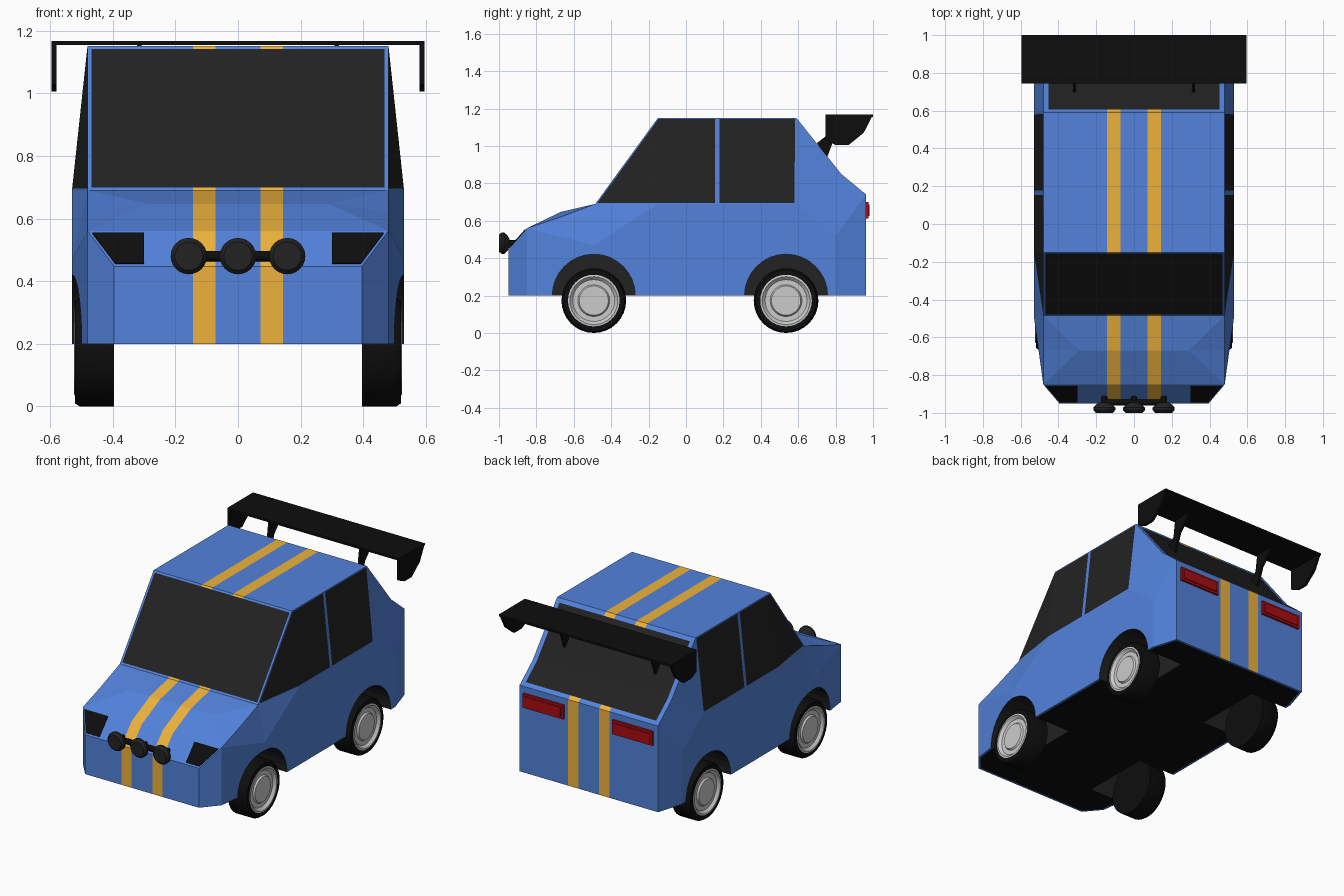
import bpy, bmesh, math
from mathutils import Vector

if "Cube" in bpy.data.objects:
    bpy.data.objects.remove(bpy.data.objects["Cube"])


def mat(name, r, g, b):
    m = bpy.data.materials.new(name)
    m.diffuse_color = (r, g, b, 1)
    m.use_nodes = True
    m.node_tree.nodes["Principled BSDF"].inputs["Base Color"].default_value = m.diffuse_color
    return m


BLUE = mat("blue_paint", .085, .225, .71)
GOLD = mat("gold_stripe", .85, .45, .045)
GLASS = mat("dark_glass", .016, .016, .016)
BLACK = mat("black", .004, .004, .004)
RED = mat("red_lens", .4, .004, .006)


def finish(name, bm, mats, smooth=False):
    bmesh.ops.recalc_face_normals(bm, faces=bm.faces)
    me = bpy.data.meshes.new(name)
    bm.to_mesh(me)
    bm.free()
    for m in mats:
        me.materials.append(m)
    ob = bpy.data.objects.new(name, me)
    bpy.context.collection.objects.link(ob)
    bpy.ops.object.select_all(action='DESELECT')
    bpy.context.view_layer.objects.active = ob
    ob.select_set(True)
    if smooth:
        bpy.ops.object.shade_smooth_by_angle(angle=math.radians(35))
    return ob


def prism(name, loop, offset, mats):
    """Solid from a flat 3D outline pushed along an offset vector."""
    bm = bmesh.new()
    a = [bm.verts.new(p) for p in loop]
    b = [bm.verts.new(Vector(p) + Vector(offset)) for p in loop]
    n = len(a)
    bm.faces.new(a)
    bm.faces.new(b[::-1])
    for i in range(n):
        bm.faces.new((a[i], a[(i + 1) % n], b[(i + 1) % n], b[i]))
    return finish(name, bm, mats)


def lathe(name, prof, center, axis, sign, mats, seg=32, bm=None):
    """Turn (radius, along) points around the x or y axis."""
    own = bm is None
    bm = bm or bmesh.new()
    rings = []
    for r, a in prof:
        ring = []
        for i in range(seg):
            t = 2 * math.pi * i / seg
            u, w = r * math.cos(t), r * math.sin(t)
            p = (a * sign, u, w) if axis == 'X' else (u, a * sign, w)
            ring.append(bm.verts.new(Vector(center) + Vector(p)))
        rings.append(ring)
    for p, q in zip(rings, rings[1:]):
        for i in range(seg):
            bm.faces.new((p[i], p[(i + 1) % seg], q[(i + 1) % seg], q[i]))
    bm.faces.new(rings[0])
    bm.faces.new(rings[-1])
    if own:
        return finish(name, bm, mats, True)


# Body shell: named corner points of the right half
P = dict(F0=(.395, -.95, .2), F1=(.395, -.95, .447), G0=(.48, -.85, .2), G1=(.48, -.85, .56),
         H=(.48, -.67, .62), Hi=(.29, -.67, .647), B=(.48, -.485, .69),
         R0=(.48, -.15, 1.15), Q0=(.48, .16, 1.15), Q1=(.48, .172, 1.15), R1=(.48, .59, 1.15),
         K=(.48, .83, .85), L1=(.48, .963, .74), L0=(.48, .963, .2),
         C0=(.53, -.49, .2), C1=(.53, -.49, .47), D=(.53, -.15, .69),
         W0=(.53, .16, .69), W1=(.53, .172, .69), D2=(.53, .585, .69),
         E1=(.53, .8, .52), E0=(.53, .8, .2))
bm = bmesh.new()
V = {(k, s): bm.verts.new((p[0] * s, p[1], p[2])) for k, p in P.items() for s in (1, -1)}
windows = []
sides = ["F0 F1 G1 G0", "G0 G1 C1 C0", "G1 H C1", "H B C1", "B D C1", "G1 Hi H", "H Hi B",
         "C0 C1 D W0 W1 D2 E1 E0", "W0 Q0 Q1 W1", "R1 K D2", "K E1 D2", "K L1 E1", "E0 E1 L1 L0"]
panes = [["B R0 D", "D R0 Q0 W0"], ["W1 Q1 R1 D2"]]
for s in (1, -1):
    def face(f):
        return bm.faces.new([V[k, s] for k in f.split()])
    for f in sides:
        face(f)
    for group in panes:
        windows.append((.006, [face(f) for f in group]))
chain = "F0 F1 G1 Hi B R0 Q0 Q1 R1 K L1 L0".split()
strips = {a + b: bm.faces.new((V[a, 1], V[b, 1], V[b, -1], V[a, -1])) for a, b in zip(chain, chain[1:])}
rim = "F0 G0 C0 E0 L0".split()
floor = bm.faces.new([V[k, 1] for k in rim] + [V[k, -1] for k in rim[::-1]])
windows += [(.012, [strips["BR0"]]), (.028, [strips["R1K"], strips["KL1"]])]
bmesh.ops.recalc_face_normals(bm, faces=bm.faces)
# Glass and floor are inset, leaving a painted frame
for width, fs in windows + [(.012, [floor])]:
    bmesh.ops.inset_region(bm, faces=fs, thickness=width, use_even_offset=True)
    for f in fs:
        f.material_index = 3 if f is floor else 2
# Twin stripes are cut into the paint
for x in (-.143, -.072, .072, .143):
    bmesh.ops.bisect_plane(bm, geom=bm.verts[:] + bm.edges[:] + bm.faces[:],
                           plane_co=(x, 0, 0), plane_no=(1, 0, 0))
for f in bm.faces:
    if f.material_index == 0 and f.normal.z > -.5 and .073 < abs(f.calc_center_median().x) < .142 \
            and max(abs(v.co.x) for v in f.verts) < .15:
        f.material_index = 1
paint = [BLUE, GOLD, GLASS, BLACK]
body = finish("body", bm, paint)

# Wheel wells
WHEELS = [(s, y) for s in (1, -1) for y in (-.493, .535)]
bm = bmesh.new()
for s, y in WHEELS:
    lathe("", [(.222, .27), (.222, .6)], (0, y, .199), 'X', s, [], 32, bm)
for f in bm.faces:
    f.material_index = 2
cutter = finish("well_cutter", bm, paint)
cutter.hide_render = True
bool_mod = body.modifiers.new("wells", 'BOOLEAN')
bool_mod.object = cutter
bool_mod.operation = 'DIFFERENCE'
bool_mod.solver = 'EXACT'
bpy.context.view_layer.objects.active = body
bpy.ops.object.modifier_apply(modifier="wells")
bpy.data.objects.remove(cutter)

# Wheels: tyre and rim
for s, y in WHEELS:
    c = (0, y, .173)
    lathe("tyre", [(.14, .395), (.173, .395), (.173, .505), (.163, .52), (.138, .52), (.134, .505)],
          c, 'X', s, [BLACK])
    lathe("rim", [(.134, .5), (.138, .522), (.128, .524), (.112, .508), (.085, .508), (.078, .518)],
          c, 'X', s, [])

# Headlights, tail lights, wing end plates and struts
end = [(.745, 1.167), (1, 1.167), (.95, 1.07), (.87, 1.005), (.80, 1.005), (.745, 1.03)]
strut = [(.70, 1.015), (.755, .94), (.80, 1.06), (.89, 1.157), (.76, 1.157), (.745, 1.05)]
for s in (1, -1):
    lamp = [(s * x, -.95 + .1 * (z - .447) / .113, z)
            for x, z in [(.465, .552), (.3, .552), (.3, .455), (.392, .455)]]
    prism("headlight", lamp, (0, -.003, .003), [BLACK])
    for nm, x0, x1, z0, z1, d in (("tail_light", .17, .45, .612, .70, .016),
                                  ("tail_lens", .185, .435, .626, .686, .022)):
        prism(nm, [(s * x0, .96, z0), (s * x1, .96, z0), (s * x1, .96, z1), (s * x0, .96, z1)],
              (0, d, 0), [RED])
    prism("wing_end_plate", [(s * .58, y, z) for y, z in end], (s * .016, 0, 0), [BLACK])
    prism("wing_strut", [(s * .308, y, z) for y, z in strut], (s * .014, 0, 0), [BLACK])
prism("wing", [(-.596, .745, 1.154), (.596, .745, 1.154), (.596, 1, 1.154), (-.596, 1, 1.154)],
      (0, 0, .013), [BLACK])

# Rally lamps on a bar
for x in (-.157, 0, .157):
    lathe("rally_lamp", [(.025, -.945), (.042, -.955), (.058, -.972), (.058, -.985), (.045, -1)],
          (x, 0, .48), 'Y', 1, [GLASS], 24)
    lathe("lamp_mount", [(.016, -.91), (.016, -.95)], (x, 0, .48), 'Y', 1, [BLACK], 12)
lathe("lamp_bar", [(.017, -.17), (.017, .17)], (0, -.945, .48), 'X', 1, [BLACK], 12)
